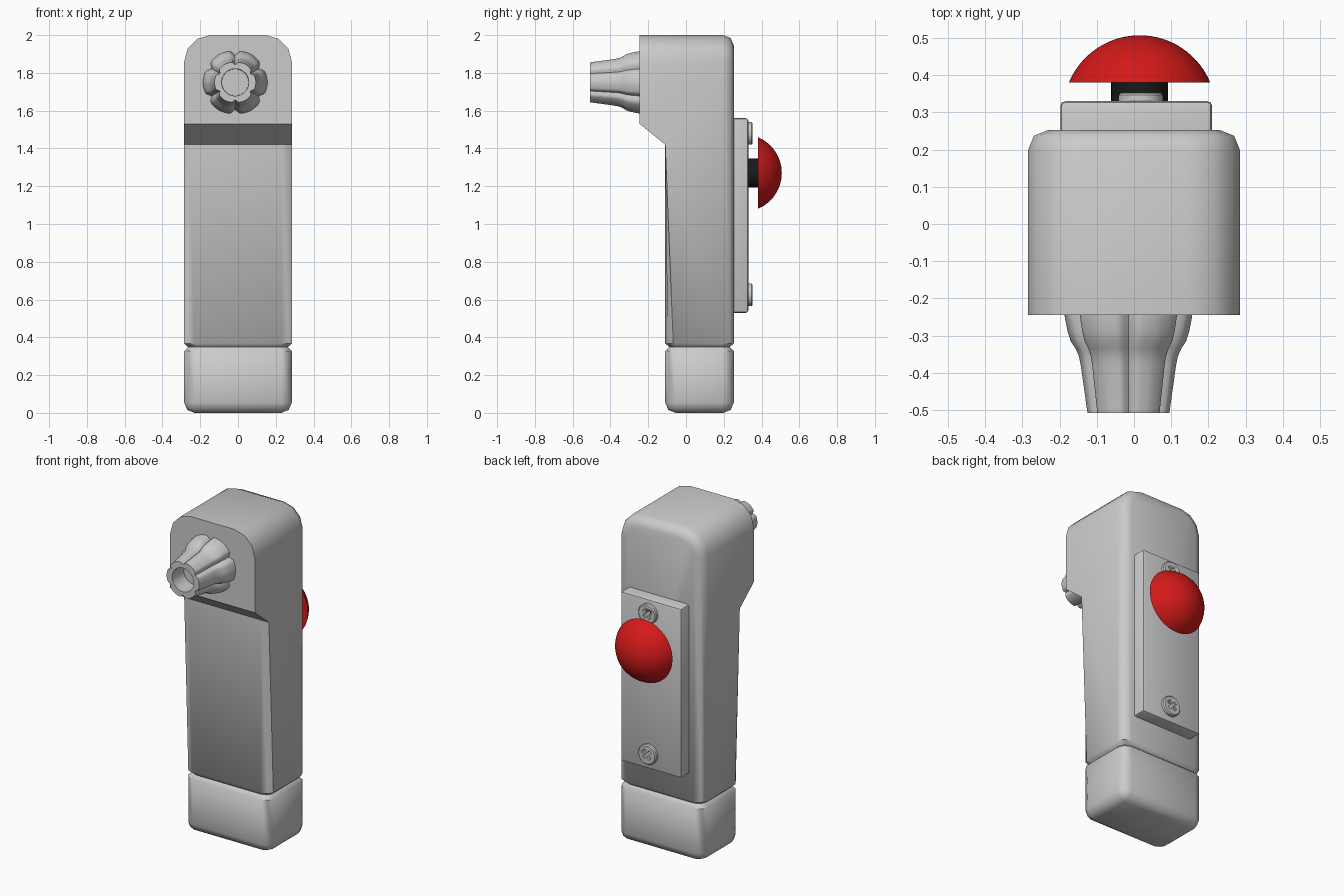
import bpy, bmesh, math

if "Cube" in bpy.data.objects:
    bpy.data.objects.remove(bpy.data.objects["Cube"])

BACK = 0.253


def finish(bm, name, color=None, angle=40):
    bmesh.ops.recalc_face_normals(bm, faces=bm.faces)
    me = bpy.data.meshes.new(name)
    bm.to_mesh(me)
    bm.free()
    ob = bpy.data.objects.new(name, me)
    bpy.context.collection.objects.link(ob)
    if color:
        mat = bpy.data.materials.new(name + "_colour")
        mat.diffuse_color = (*color, 1)
        mat.use_nodes = True
        mat.node_tree.nodes["Principled BSDF"].inputs["Base Color"].default_value = mat.diffuse_color
        me.materials.append(mat)
    bpy.ops.object.select_all(action='DESELECT')
    ob.select_set(True)
    bpy.context.view_layer.objects.active = ob
    bpy.ops.object.shade_smooth_by_angle(angle=math.radians(angle))
    return ob


def prism(points, offset):
    """Closed bmesh prism from a 3D outline, extruded along offset."""
    bm = bmesh.new()
    a = [bm.verts.new(p) for p in points]
    b = [bm.verts.new([p[i] + offset[i] for i in range(3)]) for p in points]
    bm.faces.new(a)
    bm.faces.new(b[::-1])
    n = len(a)
    for i in range(n):
        bm.faces.new((a[i], b[i], b[(i + 1) % n], a[(i + 1) % n]))
    bmesh.ops.recalc_face_normals(bm, faces=bm.faces)
    bm.normal_update()
    return bm


def lathe_y(name, profile, cx, cz, n=48, shape=None, color=None):
    """Revolve (y, radius) pairs around a y-parallel axis; ends are capped."""
    bm = bmesh.new()
    rings = []
    for y, r in profile:
        ring = []
        for i in range(n):
            t = 2 * math.pi * i / n
            k = r * (shape(t, r) if shape else 1)
            ring.append(bm.verts.new((cx + k * math.cos(t), y, cz + k * math.sin(t))))
        rings.append(ring)
    for a, b in zip(rings, rings[1:]):
        for i in range(n):
            j = (i + 1) % n
            bm.faces.new((a[i], a[j], b[j], b[i]))
    bm.faces.new(rings[0])
    bm.faces.new(rings[-1][::-1])
    return finish(bm, name, color)


# Body: side outline extruded across x
outline = [(-0.11, 0), (BACK, 0), (BACK, 2), (-0.245, 2), (-0.245, 1.53), (-0.11, 1.42)]
bm = prism([(-0.285, y, z) for y, z in outline], (0.57, 0, 0))
# rounded shoulders of the head
top = [e for e in bm.edges if all(v.co.z > 1.99 for v in e.verts)
       and abs(e.verts[0].co.x - e.verts[1].co.x) < 1e-4]
bmesh.ops.bevel(bm, geom=top, offset=0.14, segments=3, profile=0.5, affect='EDGES')
bm.normal_update()
# softened back, base and handle corners
soft = [e for e in bm.edges
        if any(f.normal.y > 0.9 or f.normal.z < -0.9 for f in e.link_faces)
        or (all(abs(v.co.y + 0.11) < 1e-4 for v in e.verts)
            and abs(e.verts[0].co.x - e.verts[1].co.x) < 1e-4)]
bmesh.ops.bevel(bm, geom=soft, offset=0.055, segments=2, profile=0.5, affect='EDGES')
# groove above the base cap
for z in (0.328, 0.348, 0.368):
    bmesh.ops.bisect_plane(bm, geom=bm.verts[:] + bm.edges[:] + bm.faces[:],
                           plane_co=(0, 0, z), plane_no=(0, 0, 1))
for v in bm.verts:
    if abs(v.co.z - 0.348) < 1e-4:
        v.co.x *= 0.925
        v.co.y = 0.0715 + (v.co.y - 0.0715) * 0.88
finish(bm, "body", angle=48)


# Nozzle with six grooves and a bore
def lobes(t, r):
    if r < 0.085:
        return 1
    d = (math.degrees(t) - 30) % 60
    d = min(d, 60 - d)
    return 1 - 0.13 * math.exp(-(d / 5.5) ** 2) - 0.03 * (1 - d / 30)


lathe_y("nozzle", [(-0.22, 0.172), (-0.25, 0.171), (-0.29, 0.163), (-0.315, 0.155),
                   (-0.335, 0.142), (-0.355, 0.133), (-0.38, 0.128), (-0.508, 0.11),
                   (-0.508, 0.072), (-0.40, 0.07)], -0.015, 1.75, 96, lobes)

# Back plate
bm = prism([(x, 0.23, z) for x, z in ((-0.198, 0.53), (0.21, 0.53), (0.21, 1.56), (-0.198, 1.56))],
           (0, 0.1, 0))
edges = [e for e in bm.edges if any(v.co.y > 0.3 for v in e.verts)]
bmesh.ops.bevel(bm, geom=edges, offset=0.013, segments=2, profile=0.5, affect='EDGES')
finish(bm, "back_plate")

# Screws with cross slots
for label, z in (("upper", 1.48), ("lower", 0.625)):
    screw = lathe_y(label + "_screw", [(0.32, 0.06), (0.346, 0.06), (0.352, 0.054)], 0.018, z, 32)
    w, s = 0.009, 0.032
    plus = [(s, -w), (s, w), (w, w), (w, s), (-w, s), (-w, w),
            (-s, w), (-s, -w), (-w, -w), (-w, -s), (w, -s), (w, -w)]
    c = math.sqrt(0.5)
    bm = prism([(0.018 + c * (a - b), 0.339, z + c * (a + b)) for a, b in plus], (0, 0.05, 0))
    cutter = finish(bm, label + "_slot_cutter")
    cutter.hide_render = True
    cutter.hide_set(True)
    mod = screw.modifiers.new("slot", 'BOOLEAN')
    mod.operation = 'DIFFERENCE'
    mod.object = cutter

# Push button: black stem and red dome
lathe_y("button_stem", [(0.31, 0.077), (0.39, 0.077)], 0.015, 1.27, 32, color=(0.01, 0.01, 0.01))
R, h = 0.2056, 0.127
amax = math.acos((R - h) / R)
dome = [(0.507 - R + R * math.cos(amax * (1 - i / 14)), max(R * math.sin(amax * (1 - i / 14)), 0.001))
        for i in range(15)]
lathe_y("button_dome", dome, 0.015, 1.27, 64, color=(0.65, 0.01, 0.01))
